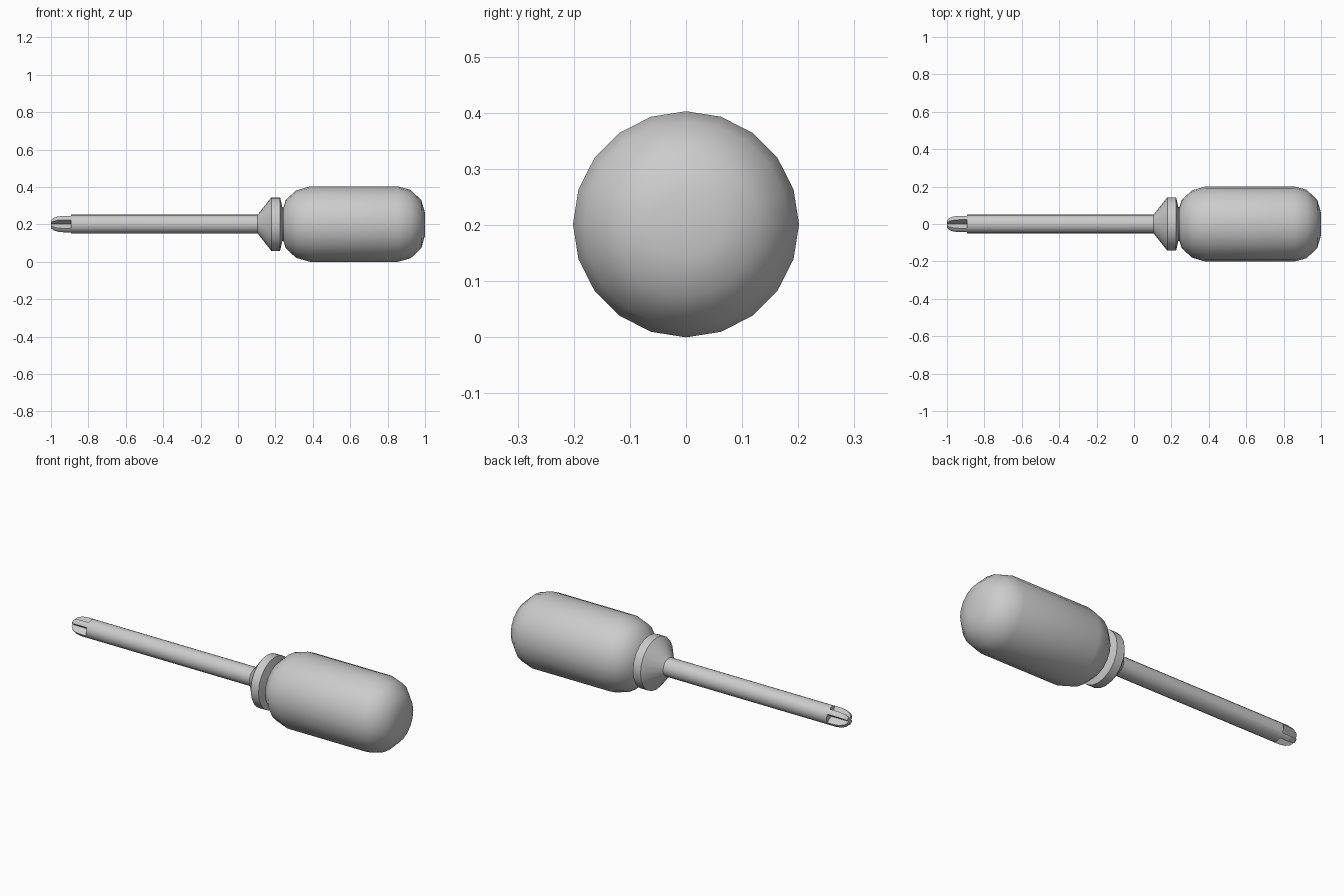
import bpy, bmesh, math

if "Cube" in bpy.data.objects:
    bpy.data.objects.remove(bpy.data.objects["Cube"])

AXIS_Z = 0.2015
SIDES = 20


def finish(name, bm):
    bmesh.ops.recalc_face_normals(bm, faces=bm.faces)
    mesh = bpy.data.meshes.new(name)
    bm.to_mesh(mesh)
    bm.free()
    ob = bpy.data.objects.new(name, mesh)
    ob.location.z = AXIS_Z
    bpy.context.collection.objects.link(ob)
    return ob


def activate(ob):
    bpy.ops.object.select_all(action='DESELECT')
    ob.select_set(True)
    bpy.context.view_layer.objects.active = ob


def smooth(ob, angle=30):
    activate(ob)
    bpy.ops.object.shade_smooth_by_angle(angle=math.radians(angle))


def lathe(name, profile):
    """Closed solid of revolution about x from (x, radius) points."""
    bm = bmesh.new()
    rings = []
    for x, r in profile:
        rings.append([bm.verts.new((x, r * math.cos(a), r * math.sin(a)))
                      for a in (2 * math.pi * i / SIDES for i in range(SIDES))])
    for a, b in zip(rings, rings[1:]):
        for i in range(SIDES):
            j = (i + 1) % SIDES
            bm.faces.new((a[i], a[j], b[j], b[i]))
    bm.faces.new(rings[0])
    bm.faces.new(rings[-1])
    return finish(name, bm)


# Grip with chamfered, rounded ends
handle = lathe("handle", [(0.235, 0.09), (0.243, 0.09), (0.256, 0.13), (0.31, 0.18),
                          (0.385, 0.2015), (0.855, 0.2015), (0.923, 0.183),
                          (0.98, 0.128), (1.0, 0.06)])
smooth(handle)

# Conical collar between the shaft and the grip
collar = lathe("collar", [(0.105, 0.05), (0.178, 0.143), (0.225, 0.143),
                          (0.237, 0.09), (0.243, 0.085)])
smooth(collar)

# Shaft with a rounded nose
shaft = lathe("shaft", [(-1.0, 0.022), (-0.988, 0.036), (-0.965, 0.046),
                        (-0.935, 0.05), (0.12, 0.05)])

# Four V-shaped flutes cut into the tip
bm = bmesh.new()
for k in range(4):
    c, s = math.cos(k * math.pi / 2), math.sin(k * math.pi / 2)
    section = [(0.012, 0.0), (0.06, 0.035), (0.06, -0.035)]
    ends = [[bm.verts.new((x, u * c - v * s, u * s + v * c)) for u, v in section]
            for x in (-1.05, -0.893)]
    for i in range(3):
        j = (i + 1) % 3
        bm.faces.new((ends[0][i], ends[0][j], ends[1][j], ends[1][i]))
    bm.faces.new(ends[0])
    bm.faces.new(ends[1])
cutter = finish("flute_cutter", bm)
cutter.hide_render = True

mod = shaft.modifiers.new("flutes", 'BOOLEAN')
mod.operation = 'DIFFERENCE'
mod.solver = 'EXACT'
mod.object = cutter
activate(shaft)
bpy.ops.object.modifier_apply(modifier=mod.name)
bpy.data.objects.remove(cutter)
smooth(shaft)
